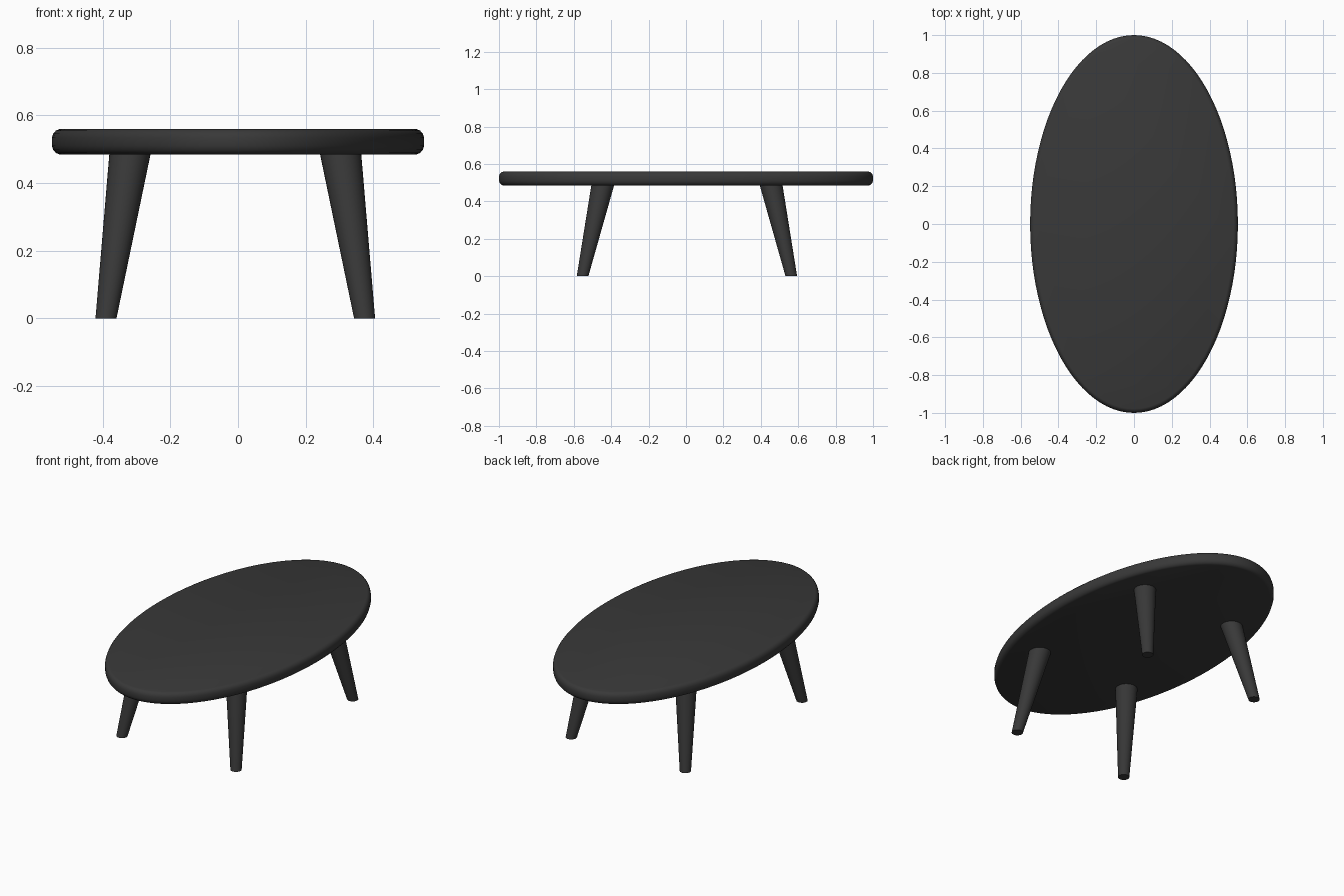
import bpy, bmesh, math

if "Cube" in bpy.data.objects:
    bpy.data.objects.remove(bpy.data.objects["Cube"])

dark = bpy.data.materials.new("dark_finish")
dark.diffuse_color = (0.04, 0.04, 0.04, 1)
dark.use_nodes = True
dark.node_tree.nodes["Principled BSDF"].inputs["Base Color"].default_value = dark.diffuse_color


def loft(name, rings, sides):
    """Capped stack of ellipses: (cx, cy, z, rx, ry)."""
    bm = bmesh.new()
    loops = []
    for cx, cy, z, rx, ry in rings:
        angles = [2 * math.pi * i / sides for i in range(sides)]
        loops.append([bm.verts.new((cx + rx * math.cos(a), cy + ry * math.sin(a), z))
                      for a in angles])
    for low, high in zip(loops, loops[1:]):
        for i in range(sides):
            j = (i + 1) % sides
            bm.faces.new((low[i], low[j], high[j], high[i]))
    bm.faces.new(loops[0][::-1])
    bm.faces.new(loops[-1])
    mesh = bpy.data.meshes.new(name)
    bm.to_mesh(mesh)
    bm.free()
    mesh.materials.append(dark)
    obj = bpy.data.objects.new(name, mesh)
    bpy.context.collection.objects.link(obj)
    bpy.ops.object.select_all(action='DESELECT')
    obj.select_set(True)
    bpy.context.view_layer.objects.active = obj
    bpy.ops.object.shade_smooth_by_angle(angle=math.radians(40))
    return obj


# Oval top with a rounded rim: (inset, height)
rim = [(0.022, 0.485), (0.012, 0.489), (0.004, 0.498), (0, 0.510),
       (0, 0.534), (0.004, 0.546), (0.012, 0.555), (0.022, 0.559)]
loft("table_top", [(0, 0, z, 0.55 - d, 1.0 - d) for d, z in rim], 96)

# Four splayed, tapered legs, level at the floor
OX, OY = -0.008, 0.005
for sx, side in ((-1, "left"), (1, "right")):
    for sy, end in ((-1, "front"), (1, "back")):
        loft(f"{end}_{side}_leg", [
            (OX + sx * 0.382, OY + sy * 0.558, 0, 0.031, 0.031),
            (OX + sx * 0.311, OY + sy * 0.450, 0.487, 0.061, 0.061)], 32)
